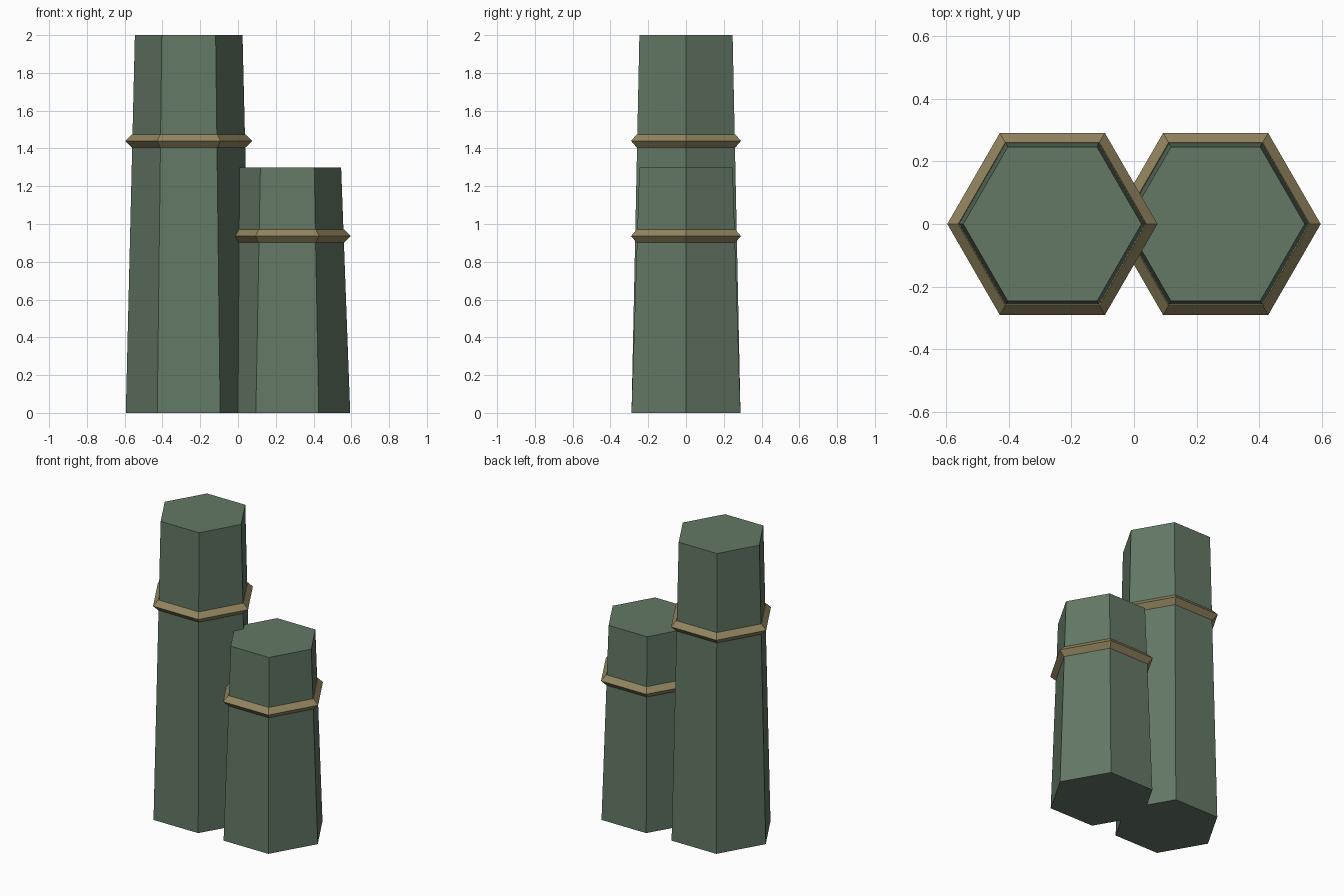
import bpy, math

if "Cube" in bpy.data.objects:
    bpy.data.objects.remove(bpy.data.objects["Cube"])

SIDES = 6


def material(name, rgb):
    m = bpy.data.materials.new(name)
    m.diffuse_color = (*rgb, 1.0)
    m.use_nodes = True
    m.node_tree.nodes["Principled BSDF"].inputs["Base Color"].default_value = m.diffuse_color
    return m


green = material("moss green", (0.125, 0.19, 0.13))
tan = material("dull tan", (0.29, 0.235, 0.115))


def hex_solid(name, x, profile, mat, closed_ring):
    """Sweep a (radius, z) profile round six sides; cap the ends unless it is a closed ring."""
    n = len(profile)
    verts = [(x + r * math.cos(math.tau * i / SIDES), r * math.sin(math.tau * i / SIDES), z)
             for i in range(SIDES) for r, z in profile]
    faces = []
    for i in range(SIDES):
        j = (i + 1) % SIDES
        for k in range(n if closed_ring else n - 1):
            l = (k + 1) % n
            faces.append((i * n + k, j * n + k, j * n + l, i * n + l))
    if not closed_ring:
        faces.append([i * n for i in reversed(range(SIDES))])
        faces.append([i * n + n - 1 for i in range(SIDES)])
    mesh = bpy.data.meshes.new(name)
    mesh.from_pydata(verts, [], faces)
    mesh.materials.append(mat)
    obj = bpy.data.objects.new(name, mesh)
    bpy.context.collection.objects.link(obj)
    return obj


# Tapered hexagonal columns, each with a diamond-section band at 72% height
for label, x, height in (("tall", -0.261, 2.0), ("short", 0.261, 1.3)):
    hex_solid(label + "_column", x, [(0.333, 0), (0.285, height)], green, False)
    z, r, w = 0.72 * height, 0.301, 0.035
    hex_solid(label + "_band", x, [(r, z - w), (r + w, z), (r, z + w), (r - w, z)], tan, True)
